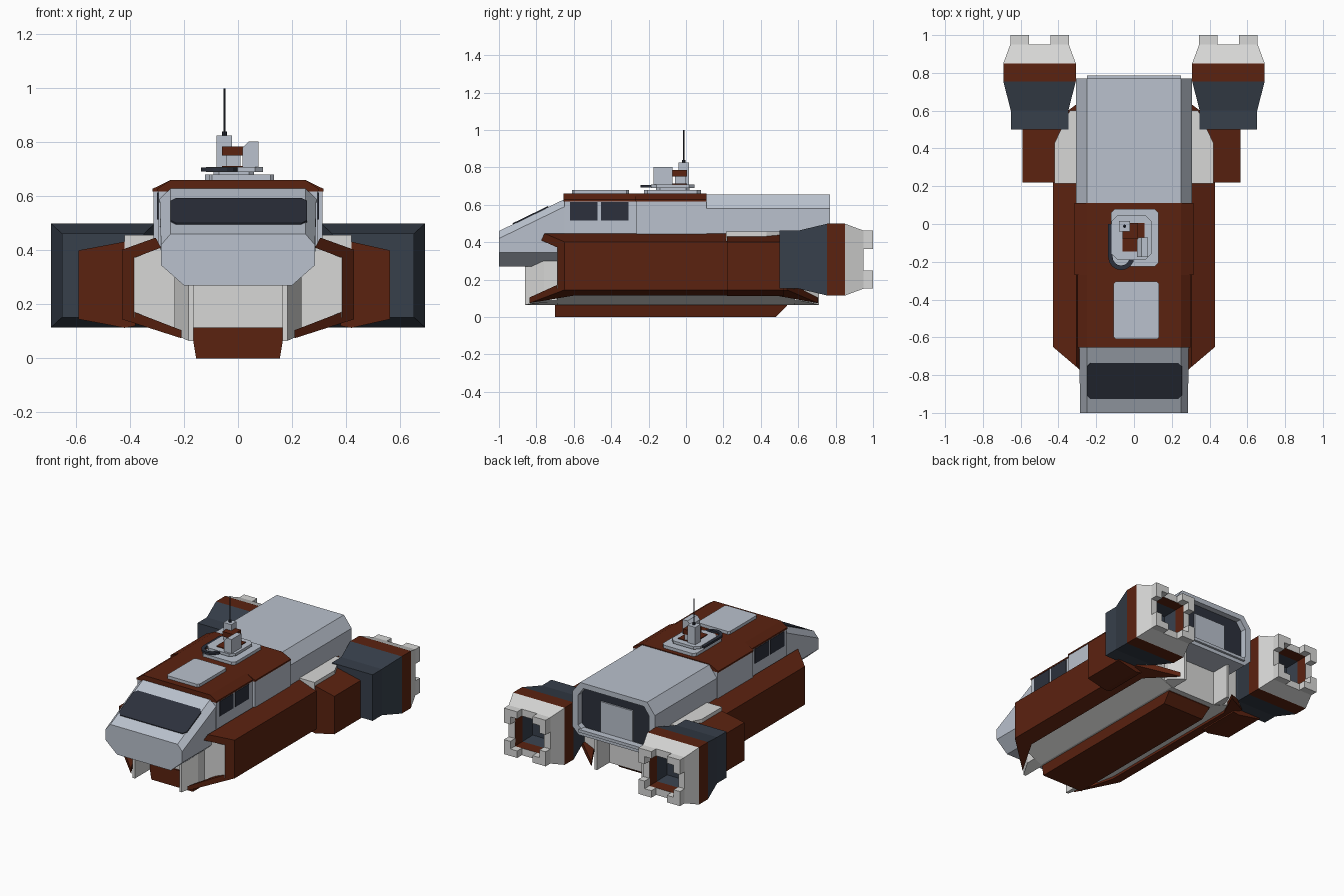
import bpy, bmesh, math

if "Cube" in bpy.data.objects:
    bpy.data.objects.remove(bpy.data.objects["Cube"])


def material(name, rgb):
    m = bpy.data.materials.new(name)
    m.diffuse_color = (*rgb, 1)
    m.use_nodes = True
    m.node_tree.nodes["Principled BSDF"].inputs["Base Color"].default_value = m.diffuse_color
    return m


BROWN = material("rust_brown", (0.105, 0.016, 0.005))
STEEL = material("blue_grey", (0.49, 0.535, 0.61))
LIGHT = material("light_grey", (0.68, 0.68, 0.67))
SLATE = material("dark_slate", (0.038, 0.050, 0.070))
GLASS = material("dark_glass", (0.025, 0.030, 0.045))


def loft(name, rings, mats, cap=None):
    """Skin rings of 3D points; mats = one material or one per strip, cap = last cap."""
    strips = mats if isinstance(mats, list) else [mats] * (len(rings) - 1)
    slots = list(dict.fromkeys(strips + [cap or strips[-1]]))
    bm = bmesh.new()
    vs = [[bm.verts.new(p) for p in r] for r in rings]
    n = len(rings[0])
    for k in range(len(rings) - 1):
        for i in range(n):
            j = (i + 1) % n
            f = bm.faces.new((vs[k][i], vs[k][j], vs[k + 1][j], vs[k + 1][i]))
            f.material_index = slots.index(strips[k])
    bm.faces.new(vs[0]).material_index = slots.index(strips[0])
    bm.faces.new(vs[-1]).material_index = slots.index(cap or strips[-1])
    bmesh.ops.recalc_face_normals(bm, faces=bm.faces)
    me = bpy.data.meshes.new(name)
    bm.to_mesh(me)
    bm.free()
    for m in slots:
        me.materials.append(m)
    ob = bpy.data.objects.new(name, me)
    bpy.context.collection.objects.link(ob)
    return ob


def at_y(prof, y):
    return [(x, y, z) for x, z in prof]


def at_z(prof, z):
    return [(x, y, z) for x, y in prof]


def sym(half):
    return half + [(-x, z) for x, z in reversed(half)]


def rect(x0, x1, z0, z1):
    return [(x0, z0), (x1, z0), (x1, z1), (x0, z1)]


def cut_rect(x0, x1, y0, y1, c):
    return [(x0 + c, y0), (x1 - c, y0), (x1, y0 + c), (x1, y1 - c),
            (x1 - c, y1), (x0 + c, y1), (x0, y1 - c), (x0, y0 + c)]


def box(name, x0, x1, y0, y1, z0, z1, mat):
    return loft(name, [at_z(rect(x0, x1, y0, y1), z0), at_z(rect(x0, x1, y0, y1), z1)], mat)


def slab(name, prof, z0, z1, mat):
    return loft(name, [at_z(prof, z0), at_z(prof, z1)], mat)


# Lower hull core and keel
core = sym([(0.18, 0.065), (0.385, 0.152), (0.385, 0.375), (0.29, 0.41)])
loft("hull_core", [at_y(core, -0.69), at_y(core, 0.58)], LIGHT)
keel_low, keel_top = sym([(0.155, 0.0), (0.172, 0.115)]), None
loft("keel", [at_z(rect(-0.155, 0.155, -0.70, 0.48), 0),
              at_z(rect(-0.165, 0.165, -0.70, 0.54), 0.06),
              at_z(rect(-0.172, 0.172, -0.70, 0.54), 0.115)], BROWN)

# Cockpit nose with sloping windshield
nose = sym([(0.20, 0.27), (0.285, 0.345), (0.285, 0.42), (0.25, 0.46)])
brow = sym([(0.20, 0.27), (0.285, 0.345), (0.29, 0.59), (0.25, 0.63)])
loft("cockpit", [at_y(nose, -1.0), at_y(brow, -0.65), at_y(brow, -0.60)], STEEL)
slope = lambda y: 0.46 + (y + 1) * 0.17 / 0.35
shield = cut_rect(-0.25, 0.255, -0.925, -0.735, 0.02)
loft("windshield", [[(x, y, slope(y) - 0.002) for x, y in shield],
                    [(x, y - 0.002, slope(y) + 0.005) for x, y in shield]], GLASS)

# Cabin walls, roof and side windows
for name, w, y0, y1 in (("front_cabin", 0.295, -0.65, -0.265), ("rear_cabin", 0.313, -0.265, 0.11)):
    wall = sym([(w - 0.05, 0.27), (w, 0.31), (w, 0.62)])
    roof = sym([(w + 0.003, 0.618), (w + 0.003, 0.628), (0.25, 0.66)])
    loft(name + "_walls", [at_y(wall, y0), at_y(wall, y1)], STEEL)
    loft(name + "_roof", [at_y(roof, y0 - 0.004), at_y(roof, y1)], BROWN)
for s in (-1, 1):
    for y0 in (-0.62, -0.455):
        box("side_window", s * 0.29, s * 0.299, y0, y0 + 0.147, 0.515, 0.614, GLASS)

# Rear cargo bay with framed tail door
bay = sym([(0.26, 0.30), (0.307, 0.345), (0.307, 0.58), (0.25, 0.655)])
hole = sym([(0.235, 0.34), (0.265, 0.365), (0.265, 0.565), (0.225, 0.62)])
loft("cargo_bay", [at_y(bay, 0.11), at_y(bay, 0.77), at_y(hole, 0.77), at_y(hole, 0.73)],
     STEEL, GLASS)
box("tail_door", -0.12, 0.12, 0.725, 0.74, 0.34, 0.55, STEEL)
box("tail_ledge", -0.25, 0.25, 0.74, 0.785, 0.325, 0.345, STEEL)

for s in (-1, 1):
    # Side armour shell: swept ends, lower lip retreating amidships
    def shell(yfun, lip):
        lz = 0.145 - (0.43 - lip) * 0.32
        prof = [(0.305, 0.447), (0.43, 0.402), (0.43, 0.145), (lip, lz),
                (lip, lz + 0.03), (0.385, 0.172), (0.385, 0.372), (0.285, 0.41)]
        return [(s * x, yfun(x), z) for x, z in prof]
    loft("side_armour", [shell(lambda x: -0.65 - (0.43 - x) * 0.85, 0.21),
                         shell(lambda x: -0.60, 0.335), shell(lambda x: 0.48, 0.335),
                         shell(lambda x: 0.54 + (0.43 - x) * 0.75, 0.21)], BROWN)

    # Posts at both ends of the hull
    for name, d, y_in, y_out in (("front_post", -1, 0.66, 0.86), ("rear_post", 1, 0.55, 0.71)):
        plan = [(0.165, y_in), (0.165, y_out), (0.183, y_out), (0.235, y_out - 0.1), (0.235, y_in)]
        pts = [(s * x, d * y) for x, y in plan]
        loft(name, [[(x, y, 0.065 + max(0, abs(x) - 0.183) * 0.45) for x, y in pts],
                    at_z(pts, 0.30)], LIGHT)

    # Engine strut and its top panel
    w = 0.59 if s < 0 else 0.563
    strut = [(s * x, z) for x, z in ((0.38, 0.44), (0.42, 0.432), (w, 0.40),
                                     (w, 0.145), (0.42, 0.113), (0.38, 0.12))]
    loft("engine_strut", [at_y(strut, 0.22), at_y(strut, 0.52)], BROWN)
    panel = [(s * x, y) for x, y in ((0.29, 0.215), (0.42, 0.215), (0.42, 0.43), (0.34, 0.60), (0.29, 0.60))]
    slab("strut_panel", panel, 0.40, 0.457, LIGHT)

    # Engine nacelle: intake, collar, hollow nozzle
    def sq(h, v, y):
        return at_y(rect(s * 0.5 - h, s * 0.5 + h, 0.307 - v, 0.307 + v), y)
    loft("nacelle", [sq(0.152, 0.155, 0.50), sq(0.152, 0.155, 0.60), sq(0.192, 0.192, 0.755)], SLATE)
    loft("nozzle", [sq(0.192, 0.192, 0.755), sq(0.192, 0.192, 0.85), sq(0.155, 0.155, 0.95),
                    sq(0.108, 0.108, 0.95), sq(0.108, 0.108, 0.87), sq(0.095, 0.095, 0.78)],
         [BROWN, LIGHT, LIGHT, BROWN, SLATE], SLATE)
    # Castellated corner lugs
    for a in (-1, 1):
        for b in (-1, 1):
            ell = [(0.155, 0.155), (0.057, 0.155), (0.057, 0.108), (0.108, 0.108),
                   (0.108, 0.057), (0.155, 0.057)]
            lug = [(s * 0.5 + a * x, 0.307 + b * z) for x, z in ell]
            loft("nozzle_lug", [at_y(lug, 0.945), at_y(lug, 1.0)], LIGHT)

# Roof hatch and sensor turret
slab("roof_hatch", cut_rect(-0.108, 0.133, -0.61, -0.305, 0.012), 0.655, 0.68, STEEL)
slab("turret_pad", cut_rect(-0.122, 0.13, -0.225, 0.08, 0.02), 0.655, 0.68, STEEL)
slab("turret_neck", cut_rect(-0.09, 0.06, -0.16, 0.02, 0.02), 0.675, 0.695, STEEL)
slab("turret_base", cut_rect(-0.118, 0.093, -0.188, 0.045, 0.03), 0.69, 0.708, STEEL)
arc = [math.pi + i * math.pi / 8 for i in range(9)]
hoop = [(-0.137, 0.0)] + [(-0.068 + 0.069 * math.cos(t), -0.175 + 0.069 * math.sin(t)) for t in arc]
hoop += [(-0.068 + 0.045 * math.cos(t), -0.175 + 0.045 * math.sin(t)) for t in reversed(arc)]
slab("turret_hoop", hoop + [(-0.113, 0.0)], 0.692, 0.706, GLASS)
box("turret_deck", -0.06, 0.055, -0.145, 0.005, 0.705, 0.713, BROWN)
box("sensor_block", -0.06, 0.02, -0.08, 0.005, 0.752, 0.785, BROWN)
box("sensor_stem", -0.045, 0.01, -0.06, 0.0, 0.70, 0.755, STEEL)
loft("gun_housing", [at_y([(0.017, 0.70), (0.075, 0.70), (0.075, 0.803), (0.04, 0.803), (0.017, 0.78)], y)
                     for y in (-0.175, -0.072)], STEEL)
box("mast_base", -0.08, -0.022, -0.04, 0.016, 0.70, 0.825, STEEL)
for name, r, z0, z1 in (("mast_socket", 0.009, 0.82, 0.84), ("antenna", 0.0035, 0.84, 1.0)):
    ring = [(-0.05 + r * math.cos(i * math.pi / 4), -0.012 + r * math.sin(i * math.pi / 4)) for i in range(8)]
    slab(name, ring, z0, z1, GLASS)
